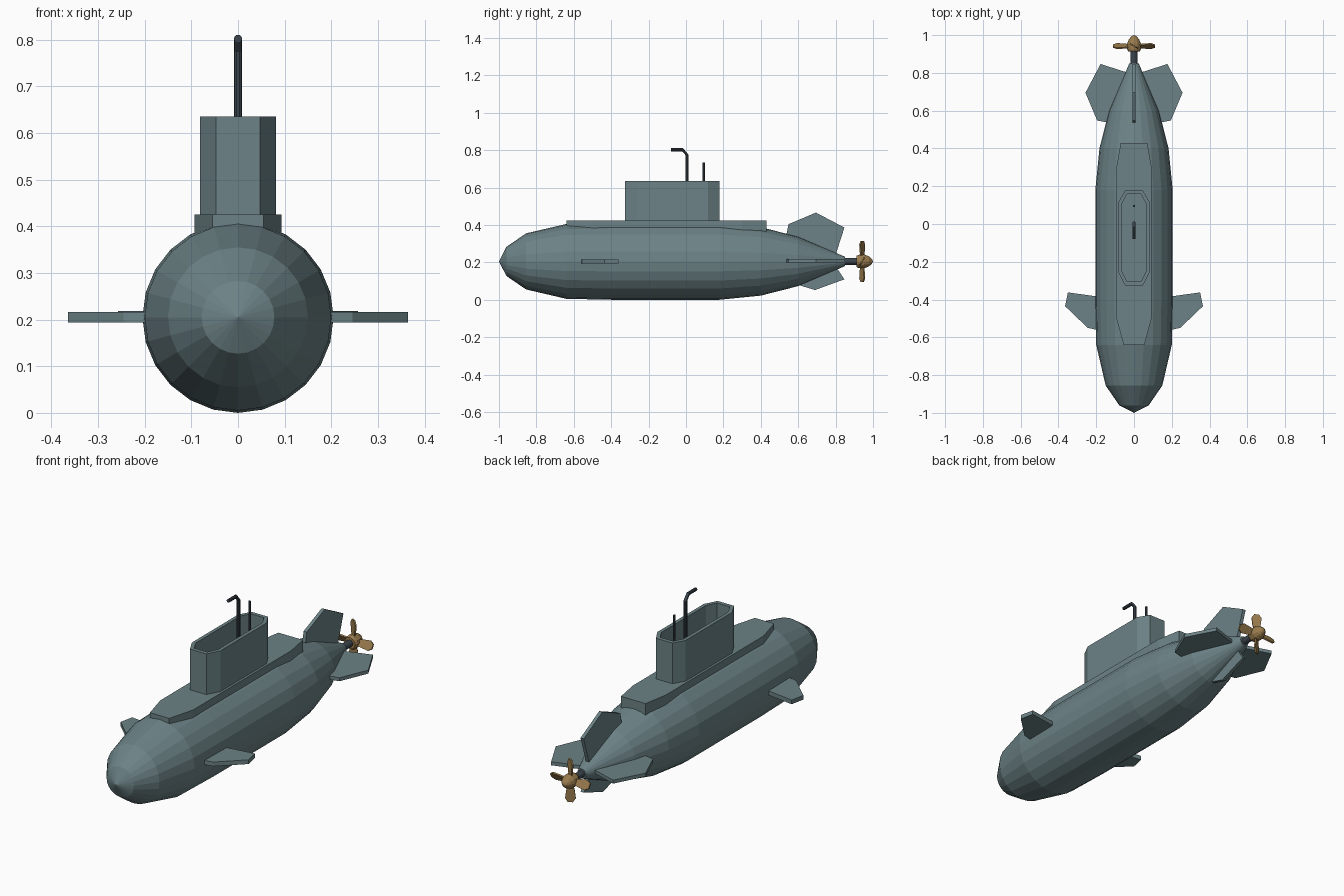
import bpy, bmesh, math
from mathutils import Matrix, Vector

if "Cube" in bpy.data.objects:
    bpy.data.objects.remove(bpy.data.objects["Cube"])

AXIS = 0.205  # height of the hull centreline


def material(name, rgb):
    m = bpy.data.materials.new(name)
    m.use_nodes = True
    m.diffuse_color = (*rgb, 1)
    m.node_tree.nodes["Principled BSDF"].inputs["Base Color"].default_value = (*rgb, 1)
    return m


HULL = material("teal grey paint", (0.15, 0.225, 0.24))
DARK = material("dark steel", (0.045, 0.06, 0.075))
BRASS = material("brass", (0.32, 0.2, 0.075))


def loft(name, rings, mat, matrix=Matrix()):
    """Skin a list of equal-length rings and cap both ends."""
    bm = bmesh.new()
    loops = [[bm.verts.new(matrix @ Vector(p)) for p in r] for r in rings]
    for a, b in zip(loops, loops[1:]):
        for i in range(len(a)):
            j = (i + 1) % len(a)
            bm.faces.new((a[i], a[j], b[j], b[i]))
    bm.faces.new(loops[0][::-1])
    bm.faces.new(loops[-1])
    bmesh.ops.remove_doubles(bm, verts=bm.verts, dist=1e-5)
    bmesh.ops.recalc_face_normals(bm, faces=bm.faces)
    mesh = bpy.data.meshes.new(name)
    bm.to_mesh(mesh)
    bm.free()
    mesh.materials.append(mat)
    obj = bpy.data.objects.new(name, mesh)
    bpy.context.collection.objects.link(obj)
    return obj


def lathe(name, profile, sides, mat):
    """Turn (y, radius) pairs around the hull centreline."""
    turn = [2 * math.pi * i / sides for i in range(sides)]
    return loft(name, [[(r * math.sin(t), y, AXIS + r * math.cos(t)) for t in turn]
                       for y, r in profile], mat)


def tube(name, path, radius, sides, mat):
    """Sweep a circle along a path lying in the x = 0 plane."""
    pts = [Vector(p) for p in path]
    rings = []
    for i, p in enumerate(pts):
        d = (pts[min(i + 1, len(pts) - 1)] - pts[max(i - 1, 0)]).normalized()
        side = Vector((1, 0, 0))
        up = side.cross(d)
        rings.append([p + radius * (side * math.cos(t) + up * math.sin(t))
                      for t in (2 * math.pi * k / sides for k in range(sides))])
    return loft(name, rings, mat)


def plate(name, outline, thick, mat, matrix):
    """Extrude an (x, y) outline evenly about its own plane."""
    return loft(name, [[(x, y, z) for x, y in outline] for z in (-thick / 2, thick / 2)],
                mat, matrix)


def tapered(half, front, rear):
    """Eight-sided plan; front and rear are (end y, end half width, shoulder y)."""
    right = [(front[1], front[0]), (half, front[2]), (half, rear[2]), (rear[1], rear[0])]
    return right + [(-x, y) for x, y in reversed(right)]


def at(outline, z):
    return [(x, y, z) for x, y in outline]


# Hull
lathe("hull", [(-1, 0), (-0.96, 0.078), (-0.855, 0.15), (-0.64, 0.2), (-0.4, 0.205),
               (0.18, 0.205), (0.4, 0.183), (0.6, 0.132), (0.85, 0.025)], 24, HULL)

# Deck casing
deck = tapered(0.093, (-0.64, 0.055, -0.5), (0.43, 0.07, 0.3))
loft("deck", [at(deck, 0.3), at(deck, 0.425)], HULL)

# Open-topped conning tower
outer = tapered(0.081, (-0.325, 0.047, -0.26), (0.178, 0.047, 0.118))
inner = tapered(0.063, (-0.305, 0.037, -0.252), (0.158, 0.037, 0.11))
loft("conning_tower", [at(outer, 0.4), at(outer, 0.635), at(inner, 0.635), at(inner, 0.44)], HULL)

# Masts
tube("periscope", [(0, 0.005, 0.42), (0, 0.005, 0.775), (0, -0.018, 0.802),
                   (0, -0.08, 0.802)], 0.009, 10, DARK)
tube("antenna", [(0, 0.095, 0.42), (0, 0.095, 0.735)], 0.006, 8, DARK)

# Bow planes, mirrored left and right
bow = [(0.15, -0.39), (0.35, -0.362), (0.365, -0.435), (0.245, -0.55), (0.15, -0.57)]
for side, s in (("left", 1), ("right", -1)):
    plate("bow_plane_" + side, [(s * x, y) for x, y in bow], 0.022, HULL,
          Matrix.Translation((0, 0, AXIS)))

# Tail fins: three equal, a shorter one below
tail = [(0.03, 0.52), (0.13, 0.535), (0.195, 0.548), (0.257, 0.695), (0.177, 0.847), (0.03, 0.8)]
keel = [(0.03, 0.57), (0.13, 0.6), (0.157, 0.69), (0.1, 0.847), (0.03, 0.8)]
for name, angle, shape in (("left", 0, tail), ("upper", 90, tail),
                           ("right", 180, tail), ("lower", 270, keel)):
    plate("tail_fin_" + name, shape, 0.018, HULL,
          Matrix.Translation((0, 0, AXIS + 0.004)) @ Matrix.Rotation(-math.radians(angle), 4, "Y"))

# Propeller
lathe("propeller_shaft", [(0.83, 0.018), (0.93, 0.018)], 12, DARK)
lathe("propeller_hub", [(0.912, 0.03), (0.925, 0.036), (0.955, 0.036), (0.978, 0.027),
                        (0.994, 0.013), (1, 0)], 12, BRASS)
blade = [(0.02, -0.012), (0.05, -0.02), (0.09, -0.025), (0.11, -0.012),
         (0.11, 0.012), (0.09, 0.025), (0.05, 0.02), (0.02, 0.012)]
for k in range(4):
    plate(f"propeller_blade_{k + 1}", blade, 0.008, BRASS,
          Matrix.Translation((0, 0.942, AXIS)) @ Matrix.Rotation(k * math.pi / 2, 4, "Y")
          @ Matrix.Rotation(math.radians(60), 4, "X"))
